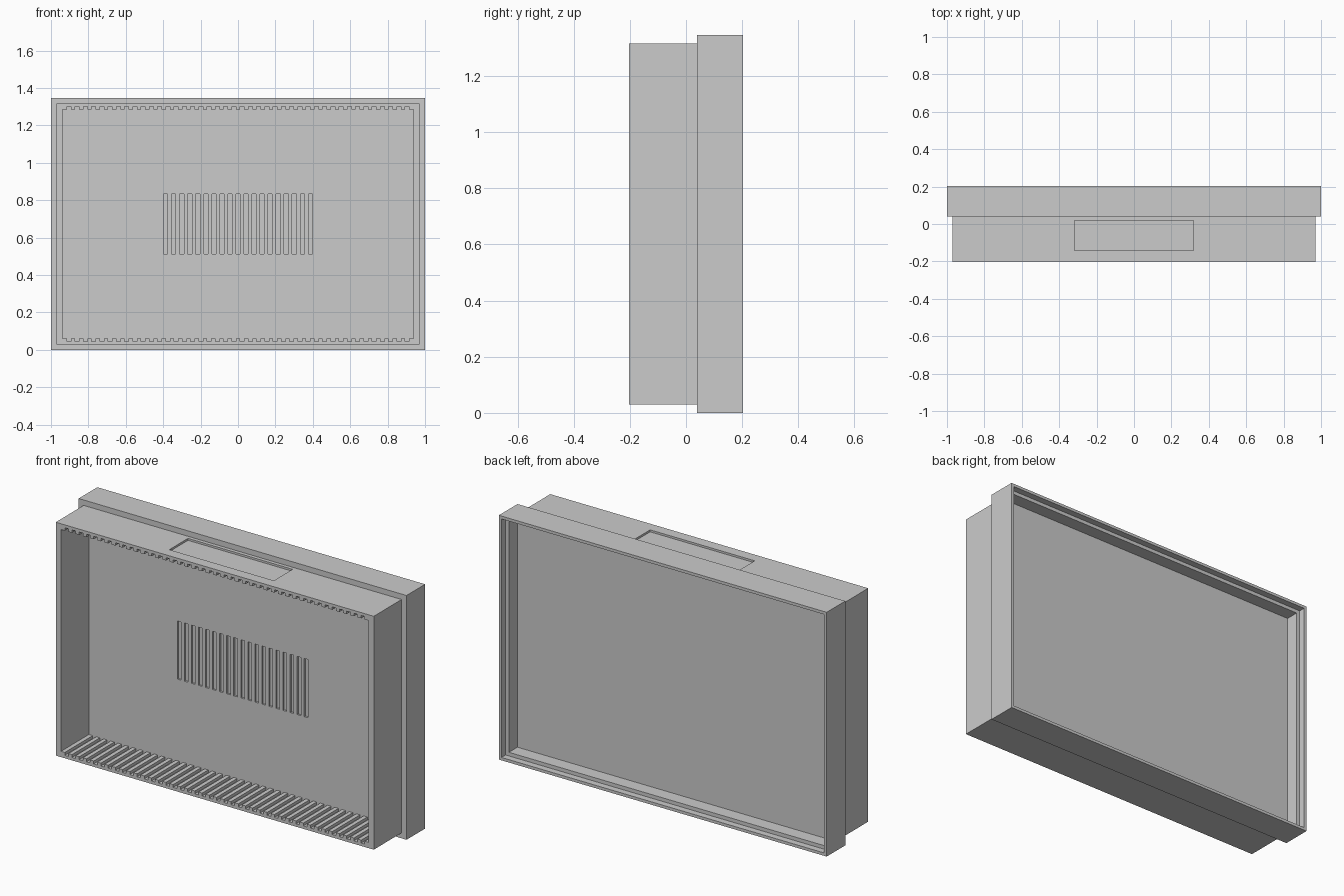
import bpy, bmesh

if "Cube" in bpy.data.objects:
    bpy.data.objects.remove(bpy.data.objects["Cube"])

H = 1.347          # overall height
D = 0.2025         # half depth
STEP = 0.04        # y where the front tray meets the rear frame


def boxes(name, extents):
    """One mesh object from a list of (x0, x1, y0, y1, z0, z1) boxes."""
    bm = bmesh.new()
    for x0, x1, y0, y1, z0, z1 in extents:
        for v in bmesh.ops.create_cube(bm, size=1)['verts']:
            v.co = (x1 if v.co.x > 0 else x0,
                    y1 if v.co.y > 0 else y0,
                    z1 if v.co.z > 0 else z0)
    me = bpy.data.meshes.new(name)
    bm.to_mesh(me)
    bm.free()
    ob = bpy.data.objects.new(name, me)
    bpy.context.collection.objects.link(ob)
    return ob


def inset(w, y0, y1):
    """Box filling the outline inset by w, between two depths."""
    return (-1 + w, 1 - w, y0, y1, w, H - w)


def cut(ob, extents):
    """Subtract boxes from an object and discard the cutter."""
    cutter = boxes("cutter", extents)
    cutter.hide_render = True
    mod = ob.modifiers.new("cut", 'BOOLEAN')
    mod.operation = 'DIFFERENCE'
    mod.solver = 'EXACT'
    mod.object = cutter
    bpy.context.view_layer.objects.active = ob
    bpy.ops.object.modifier_apply(modifier=mod.name)
    bpy.data.objects.remove(cutter)


def row(count, pitch, width, y0, y1, z0, z1):
    """Evenly spaced slots centred on x = 0."""
    xs = [(i - (count - 1) / 2) * pitch for i in range(count)]
    return [(x - width / 2, x + width / 2, y0, y1, z0, z1) for x in xs]


# front tray: open tube, slotted floor and ceiling, shallow recess on top
tray = boxes("front_tray", [inset(0.03, -D, STEP)])
cut(tray, [inset(0.062, -0.3, 0.2)])
cut(tray, row(42, 0.0441, 0.022, -0.3, 0.2, 0.046, 0.09)
    + row(42, 0.0441, 0.022, -0.3, 0.2, H - 0.09, H - 0.046))
cut(tray, [(-0.319, 0.319, -0.143, 0.02, H - 0.041, H + 0.1)])

# rear frame: stepped opening at the back, vent slots in the dividing wall
frame = boxes("rear_frame", [inset(0, STEP, D)])
for w, depth in ((0.016, 0.036), (0.036, 0.11)):
    cut(frame, [inset(w, D - depth, 0.3)])
cut(frame, row(19, 0.043, 0.022, -0.1, STEP + 0.01, 0.512, 0.833))
